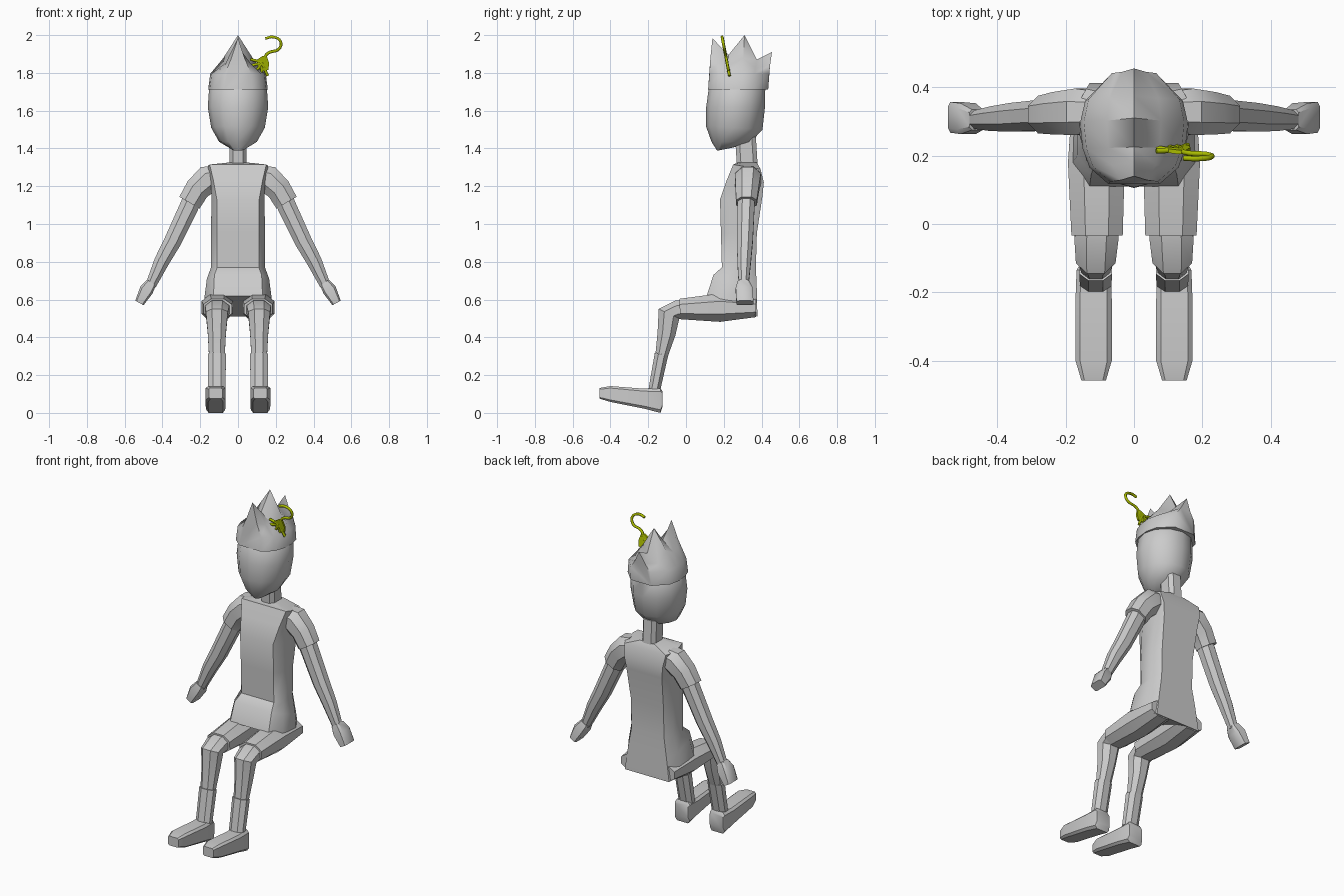
import bpy, bmesh, math
from mathutils import Vector as V


def loft(name, rings, mirror=False, angle=35, cap=True):
    """Skin a list of equal-length closed rings, cap the ends."""
    bm = bmesh.new()
    vs = [[bm.verts.new(p) for p in r] for r in rings]
    n = len(rings[0])
    for a, b in zip(vs, vs[1:]):
        for i in range(n):
            j = (i + 1) % n
            bm.faces.new((a[i], a[j], b[j], b[i]))
    if cap:
        bm.faces.new(vs[0])
        bm.faces.new(vs[-1])
    return finish(name, bm, mirror, angle)


def finish(name, bm, mirror, angle):
    bmesh.ops.recalc_face_normals(bm, faces=bm.faces[:])
    me = bpy.data.meshes.new(name)
    bm.to_mesh(me)
    bm.free()
    ob = bpy.data.objects.new(name, me)
    bpy.context.collection.objects.link(ob)
    bpy.ops.object.select_all(action='DESELECT')
    ob.select_set(True)
    bpy.context.view_layer.objects.active = ob
    bpy.ops.object.shade_smooth_by_angle(angle=math.radians(angle))
    if mirror:
        ob.modifiers.new("Mirror", 'MIRROR')
    return ob


def octagon(c, u, v, k=0.45):
    pts = [(1, -k), (1, k), (k, 1), (-k, 1), (-1, k), (-1, -k), (-k, -1), (k, -1)]
    return [V(c) + u * a + v * b for a, b in pts]


def limb(name, stations, flat, k=0.45):
    """Octagonal tube: stations are (centre, half size on flat axis, other half size)."""
    flat = V(flat)
    rings = []
    for i, (c, a, b) in enumerate(stations):
        t = V(stations[min(i + 1, len(stations) - 1)][0]) - V(stations[max(i - 1, 0)][0])
        t -= flat * t.dot(flat)
        rings.append(octagon(c, flat * a, flat.cross(t.normalized()) * b, k))
    return loft(name, rings, mirror=True)


# Shirt: front y/z, back y/z, front half width, side half width, back half width
shirt = []
for yf, zf, yb, zb, wf, ws, wb in [
    (0.11, 0.62, 0.378, 0.51, 0.13, 0.18, 0.15),
    (0.145, 0.73, 0.375, 0.65, 0.125, 0.165, 0.13),
    (0.19, 0.77, 0.37, 0.77, 0.11, 0.143, 0.11),
    (0.185, 0.95, 0.375, 0.95, 0.11, 0.143, 0.11),
    (0.18, 1.13, 0.405, 1.15, 0.112, 0.14, 0.12),
    (0.215, 1.23, 0.412, 1.22, 0.13, 0.145, 0.13),
    (0.25, 1.315, 0.395, 1.29, 0.15, 0.16, 0.14),
    (0.275, 1.325, 0.375, 1.325, 0.05, 0.055, 0.05)]:
    def pt(x, t):
        return (x, yf + (yb - yf) * t, zf + (zb - zf) * t)
    shirt.append([pt(-wf, 0), pt(wf, 0), pt(ws, .25), pt(ws, .75),
                  pt(wb, 1), pt(-wb, 1), pt(-ws, .75), pt(-ws, .25)])
loft("shirt", shirt, angle=40)

# Sleeves, arms and hands
limb("sleeve", [((0.12, 0.328, 1.25), 0.062, 0.06), ((0.155, 0.328, 1.24), 0.068, 0.074),
                ((0.215, 0.324, 1.185), 0.062, 0.066), ((0.257, 0.32, 1.113), 0.055, 0.062)], (0, 1, 0))
limb("arm", [((0.23, 0.32, 1.16), 0.045, 0.05), ((0.26, 0.318, 1.09), 0.045, 0.05),
             ((0.345, 0.312, 0.91), 0.042, 0.046), ((0.405, 0.308, 0.80), 0.036, 0.04),
             ((0.462, 0.305, 0.675), 0.026, 0.028)], (0, 1, 0))
limb("hand", [((0.458, 0.305, 0.69), 0.03, 0.028), ((0.485, 0.308, 0.65), 0.045, 0.037),
              ((0.522, 0.312, 0.582), 0.045, 0.025)], (0, 1, 0), 0.7)

# Shorts, shins, socks and shoes
limb("shorts_leg", [((0.105, 0.37, 0.555), 0.075, 0.048), ((0.11, 0.18, 0.557), 0.083, 0.075),
                    ((0.108, -0.033, 0.55), 0.075, 0.054)], (1, 0, 0))
limb("leg", [((0.108, 0.02, 0.55), 0.062, 0.045), ((0.11, -0.045, 0.546), 0.064, 0.05),
             ((0.112, -0.09, 0.525), 0.058, 0.06), ((0.112, -0.103, 0.42), 0.048, 0.048),
             ((0.112, -0.128, 0.31), 0.042, 0.034)], (1, 0, 0))
limb("sock", [((0.112, -0.13, 0.31), 0.048, 0.036), ((0.112, -0.168, 0.12), 0.046, 0.031)], (1, 0, 0))
shoe = []
for y, lo, hi, w in [(-0.125, 0.03, 0.115, 0.045), (-0.135, 0.0, 0.13, 0.05), (-0.22, 0.022, 0.128, 0.053),
                     (-0.40, 0.058, 0.142, 0.053), (-0.457, 0.075, 0.132, 0.036)]:
    shoe.append(octagon((0.118, y, (lo + hi) / 2), V((w, 0, 0)), V((0, 0, (hi - lo) / 2)), 0.75))
loft("shoe", shoe, mirror=True)

# Neck and head
loft("neck", [octagon((0, y, z), V((0.045, 0, 0)), V((0, 0.055, 0)), 0.6)
              for y, z in [(0.325, 1.30), (0.315, 1.46)]])
head = []
for yf, zf, yb, zb, w in [(0.165, 1.388, 0.25, 1.405, 0.035), (0.135, 1.435, 0.345, 1.435, 0.10),
                          (0.105, 1.52, 0.405, 1.50, 0.142), (0.107, 1.62, 0.418, 1.62, 0.16),
                          (0.122, 1.73, 0.42, 1.73, 0.152), (0.18, 1.79, 0.36, 1.79, 0.09)]:
    ring = []
    for i in range(12):
        a = math.tau * i / 12
        t = (1 - math.cos(a)) / 2
        ring.append((w * math.sin(a), yf + (yb - yf) * t, zf + (zb - zf) * t))
    head.append(ring)
loft("head", head, angle=45)

# Spiky cap: base y, half width, ridge y, ridge z
slices = []
for yb, w, yr, zr in [(0.117, 0.075, 0.14, 1.985), (0.165, 0.13, 0.18, 1.94), (0.22, 0.15, 0.225, 1.895),
                      (0.295, 0.158, 0.31, 2.0), (0.36, 0.143, 0.375, 1.87), (0.435, 0.07, 0.455, 1.91)]:
    ym = yb + (yr - yb) * 0.3
    half = [(w, yb, 1.712), (w * 0.93, ym, 1.795), (w * 0.5, (yb + yr) / 2, 1.795 + (zr - 1.795) * 0.4)]
    slices.append(half + [(0, yr, zr)] + [(-x, y, z) for x, y, z in reversed(half)])
loft("spiky_cap", slices, angle=50)

# Sticky toy hand on a string, lying in a thin tilted plane
green = bpy.data.materials.new("yellow_green")
green.diffuse_color = (0.40, 0.50, 0.0, 1)


def place(x, z):
    return (x, 0.235 - (z - 1.76) * 0.19, z)


def strand(name, pts, r):
    cu = bpy.data.curves.new(name, 'CURVE')
    cu.dimensions = '3D'
    cu.bevel_depth = r
    cu.bevel_resolution = 1
    cu.resolution_u = 4
    cu.use_fill_caps = True
    sp = cu.splines.new('BEZIER')
    sp.bezier_points.add(len(pts) - 1)
    for b, p in zip(sp.bezier_points, pts):
        b.co = place(*p)
        b.handle_left_type = b.handle_right_type = 'AUTO'
    ob = bpy.data.objects.new(name, cu)
    bpy.context.collection.objects.link(ob)
    cu.materials.append(green)


strand("toy_string", [(0.145, 1.982), (0.185, 1.99), (0.226, 1.965), (0.215, 1.925),
                      (0.165, 1.908), (0.146, 1.89), (0.142, 1.86)], 0.008)
for tip in [(0.065, 1.872), (0.066, 1.838), (0.092, 1.805), (0.123, 1.775), (0.157, 1.785)]:
    strand("toy_finger", [(0.128, 1.855), ((tip[0] + 0.128) / 2, tip[1] * 0.55 + 1.855 * 0.45), tip], 0.008)
palm = [(0.10, 1.87), (0.105, 1.835), (0.13, 1.81), (0.16, 1.815), (0.165, 1.85), (0.152, 1.89), (0.13, 1.89)]
ob = loft("toy_palm", [[V(place(x, z)) + V((0, d, 0)) for x, z in palm] for d in (-0.006, 0.006)])
ob.data.materials.append(green)
